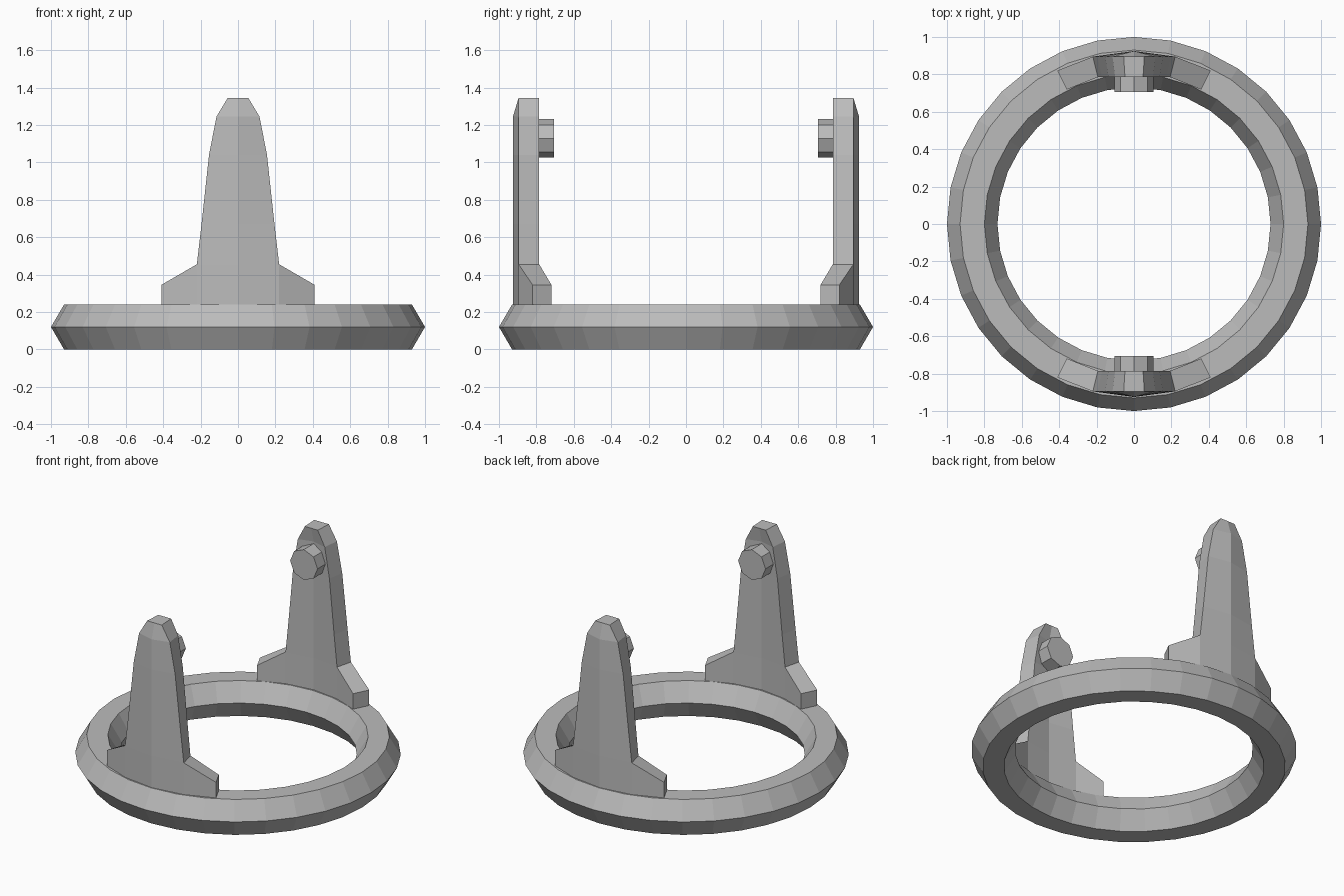
import bpy, bmesh
from math import cos, sin, pi, tau
from mathutils import Matrix

default = bpy.data.objects.get("Cube")
if default:
    bpy.data.objects.remove(default)

grey = bpy.data.materials.new("mid grey")
grey.use_nodes = True
colour = (0.5, 0.5, 0.5, 1)
grey.diffuse_color = colour
grey.node_tree.nodes["Principled BSDF"].inputs["Base Color"].default_value = colour


def finish(bm, name):
    bmesh.ops.recalc_face_normals(bm, faces=bm.faces)
    mesh = bpy.data.meshes.new(name)
    bm.to_mesh(mesh)
    bm.free()
    mesh.materials.append(grey)
    obj = bpy.data.objects.new(name, mesh)
    bpy.context.collection.objects.link(obj)
    return obj


def make_ring():
    # Hexagonal section swept round the vertical axis
    section = [(1, .12), (.93, .24), (.8, .24), (.73, .12), (.8, 0), (.93, 0)]
    sides = 32
    bm = bmesh.new()
    loops = [[bm.verts.new((r * cos(tau * i / sides), r * sin(tau * i / sides), z))
              for r, z in section] for i in range(sides)]
    for i, a in enumerate(loops):
        b = loops[(i + 1) % sides]
        for j in range(len(section)):
            k = (j + 1) % len(section)
            bm.faces.new((a[j], b[j], b[k], a[k]))
    finish(bm, "base_ring")


def make_upright(name, turn):
    # Half of the outer face: a ridged tapering column with a spreading foot
    rows = [(.22, .23), (.22, .455), (.195, .67), (.155, 1.04), (.115, 1.245), (.055, 1.345)]
    bm = bmesh.new()
    top = rows[-1][1]
    ridge = [bm.verts.new((0, .895 if z == top else .925, z)) for x, z in rows]
    edge = [bm.verts.new((x, .895, z)) for x, z in rows]
    for i in range(len(rows) - 1):
        bm.faces.new((ridge[i], edge[i], edge[i + 1], ridge[i + 1]))
    toe = [bm.verts.new((.41, .82, z)) for z in (.23, .345)]
    bm.faces.new((edge[0], toe[0], toe[1], edge[1]))

    # Mirror the half across x
    copy = bmesh.ops.duplicate(bm, geom=bm.verts[:] + bm.edges[:] + bm.faces[:])["geom"]
    for v in copy:
        if isinstance(v, bmesh.types.BMVert):
            v.co.x *= -1
    bmesh.ops.remove_doubles(bm, verts=bm.verts, dist=.0001)

    # Inner face: drawn in towards the axis, then joined round the rim
    rim = [e for e in bm.edges if e.is_boundary]
    copy = bmesh.ops.duplicate(bm, geom=bm.verts[:] + bm.edges[:] + bm.faces[:])
    for v in copy["geom"]:
        if isinstance(v, bmesh.types.BMVert):
            v.co.x *= .877
            v.co.y *= .877
    twin = copy["vert_map"]
    for e in rim:
        a, b = e.verts
        bm.faces.new((a, b, twin[b], twin[a]))
    bmesh.ops.rotate(bm, verts=bm.verts, matrix=Matrix.Rotation(turn, 3, "Z"))
    finish(bm, name)


def make_pin(name, side):
    # Octagonal pivot pin pointing inwards, a corner at the top
    bm = bmesh.new()
    place = Matrix.Translation((0, side * .765, 1.128)) @ Matrix.Rotation(pi / 2, 4, "X")
    bmesh.ops.create_cone(bm, cap_ends=True, segments=8, radius1=.103,
                          radius2=.103, depth=.12, matrix=place)
    finish(bm, name)


make_ring()
for label, side, turn in (("back", 1, 0), ("front", -1, pi)):
    make_upright(label + "_upright", turn)
    make_pin(label + "_pivot_pin", side)
